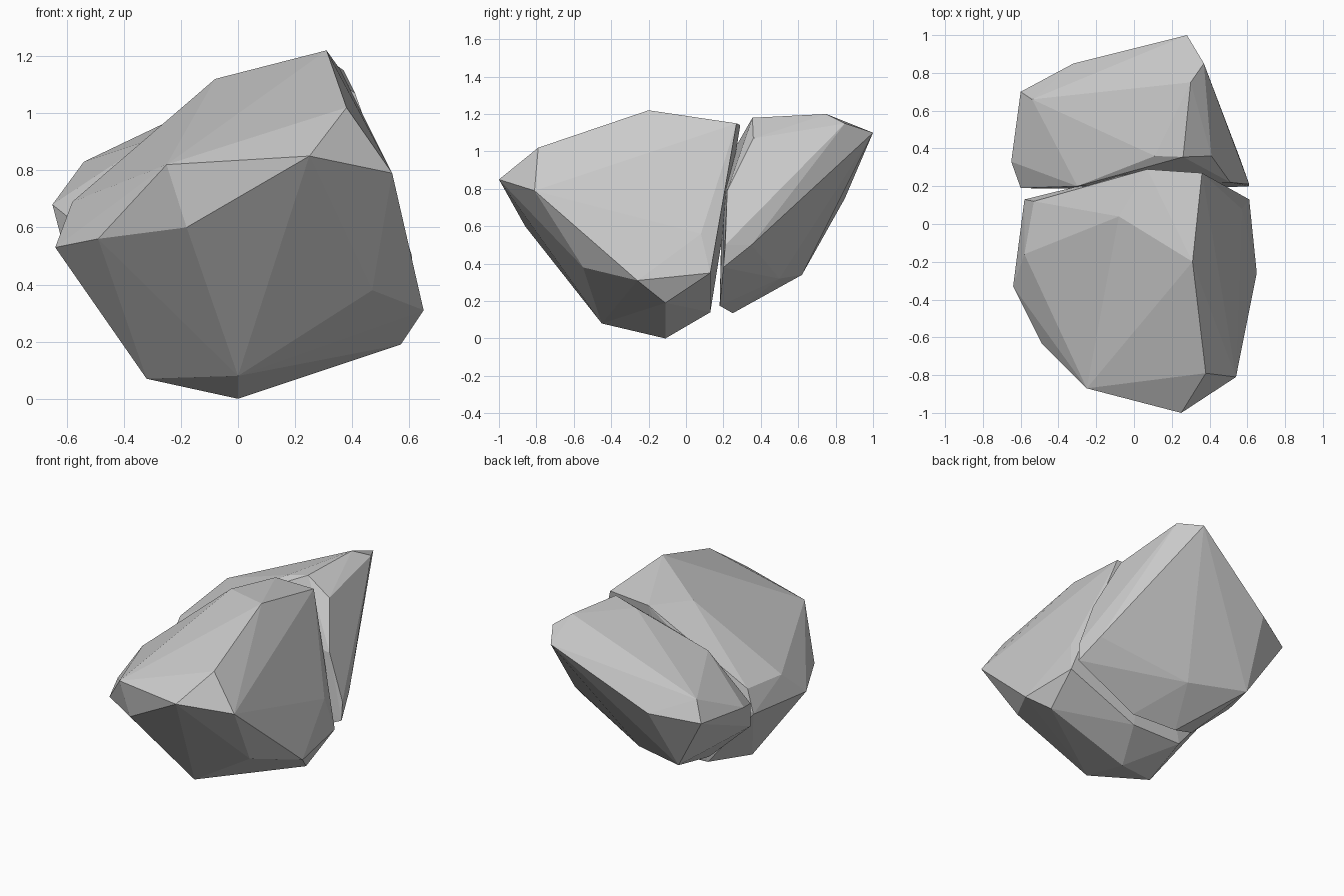
import bpy, bmesh


def hull_rock(name, points):
    """Flat-shaded convex boulder wrapped around its corner points."""
    bm = bmesh.new()
    for p in points:
        bm.verts.new(p)
    res = bmesh.ops.convex_hull(bm, input=bm.verts[:])
    loose = [v for v in bm.verts if not v.link_faces]
    bmesh.ops.delete(bm, geom=loose, context='VERTS')
    bmesh.ops.recalc_face_normals(bm, faces=bm.faces[:])
    mesh = bpy.data.meshes.new(name)
    bm.to_mesh(mesh)
    bm.free()
    obj = bpy.data.objects.new(name, mesh)
    bpy.context.collection.objects.link(obj)
    return obj


# Larger front boulder: crown, left side, right side, underside, split face
hull_rock("front_rock", [
    (.31, -.20, 1.22), (.38, -.79, 1.02), (.25, -1.0, .85), (-.25, -.87, .82), (-.08, .04, 1.12),
    (-.18, -.86, .60), (-.49, -.63, .56), (-.64, -.33, .53), (-.58, -.16, .69),
    (.54, -.81, .79), (.65, -.26, .31), (.47, -.55, .38), (.57, -.11, .19), (.57, .08, .56),
    (0, -.45, .08), (0, -.11, 0), (-.32, -.23, .07),
    (.36, .27, 1.15), (.07, .29, 1.14), (-.53, .12, .69), (-.58, .13, .54),
    (-.25, .13, .14), (.11, .13, .14), (.61, .13, .35),
])

# Smaller back boulder: crown, outer side, underside, split face
hull_rock("back_rock", [
    (.30, .75, 1.20), (.37, .85, 1.15), (.28, 1.0, 1.10), (.26, .355, 1.18), (.41, .36, 1.07),
    (-.54, .66, .83), (-.60, .70, .70), (-.32, .85, .75), (-.65, .33, .68), (.56, .35, .50),
    (-.38, .62, .34), (-.01, .50, .32), (-.12, .25, .135),
    (.11, .36, 1.14), (-.30, .20, .91), (-.60, .19, .64), (-.60, .19, .49), (-.30, .19, .21),
    (.16, .18, .175), (.61, .20, .38), (.61, .21, .50), (.51, .22, .79),
])
